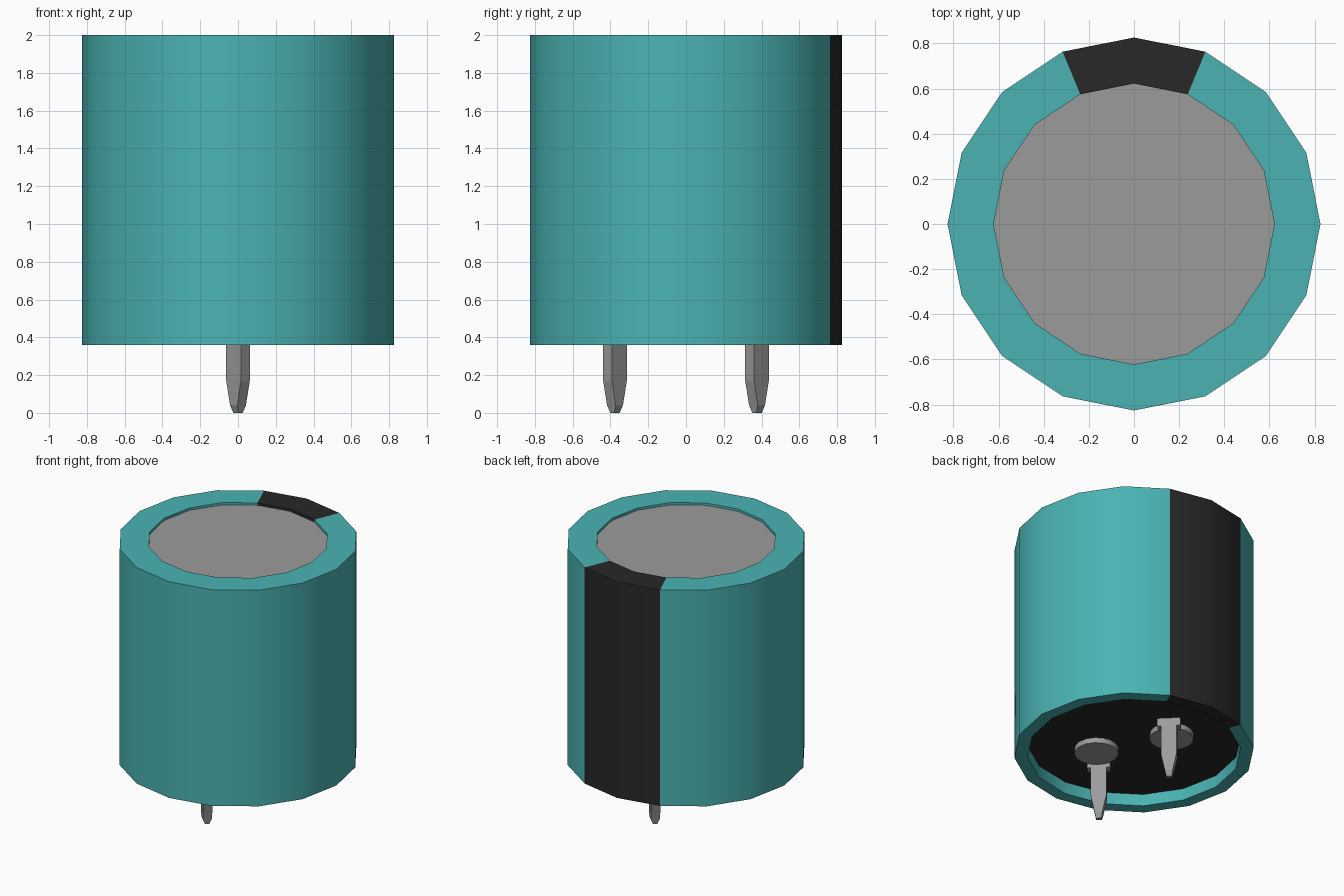
import bpy, bmesh, math
from mathutils import Matrix, Vector

if "Cube" in bpy.data.objects:
    bpy.data.objects.remove(bpy.data.objects["Cube"], do_unlink=True)


def material(name, rgb):
    m = bpy.data.materials.new(name)
    m.use_nodes = True
    col = (*rgb, 1.0)
    m.diffuse_color = col
    m.node_tree.nodes["Principled BSDF"].inputs["Base Color"].default_value = col
    return m


TEAL = material("teal_sleeve", (0.07, 0.45, 0.45))
BLACK = material("black", (0.021, 0.021, 0.021))
METAL = material("grey_metal", (0.33, 0.33, 0.33))

SIDES = 16
TOP, BASE, FLOOR = 2.0, 0.36, 0.45
OUTER, TOP_HOLE, BASE_HOLE = 0.826, 0.622, 0.735


def finish(name, bm, mats, smooth=True):
    me = bpy.data.meshes.new(name)
    bm.to_mesh(me)
    bm.free()
    for m in mats:
        me.materials.append(m)
    if smooth:
        me.polygons.foreach_set("use_smooth", [True] * len(me.polygons))
        me.set_sharp_from_angle(angle=math.radians(35))
    ob = bpy.data.objects.new(name, me)
    bpy.context.collection.objects.link(ob)
    return ob


def disc(name, radius, z0, z1, mat, x=0, y=0, sides=SIDES):
    bm = bmesh.new()
    bmesh.ops.create_cone(bm, cap_ends=True, segments=sides, radius1=radius,
                          radius2=radius, depth=z1 - z0)
    # put a corner on the x axis
    first = min(bm.verts, key=lambda v: abs(math.atan2(v.co.y, v.co.x)))
    turn = Matrix.Rotation(-math.atan2(first.co.y, first.co.x), 4, "Z")
    bm.transform(Matrix.Translation((x, y, (z0 + z1) / 2)) @ turn)
    return finish(name, bm, [mat])


# Sleeve: lathed wall with folded rims, black stripe on the two back facets
def build_sleeve():
    profile = [(TOP_HOLE, TOP - 0.02), (TOP_HOLE, TOP), (OUTER, TOP),
               (OUTER, BASE), (BASE_HOLE, BASE), (BASE_HOLE, FLOOR)]
    bm = bmesh.new()
    rings = []
    for r, z in profile:
        rings.append([bm.verts.new((r * math.cos(a), r * math.sin(a), z))
                      for a in (2 * math.pi * i / SIDES for i in range(SIDES))])
    for upper, lower in zip(rings, rings[1:]):
        for i in range(SIDES):
            j = (i + 1) % SIDES
            f = bm.faces.new((lower[i], lower[j], upper[j], upper[i]))
            f.material_index = 1 if i in (3, 4) else 0
    finish("sleeve", bm, [TEAL, BLACK])


# Terminal pin: flat bar at 45 degrees with shoulders and a tapered tip
def build_pin(name, y):
    # (z, width, thickness) from the floor down to the tip
    sections = [(FLOOR, 0.16, 0.067), (0.39, 0.16, 0.067), (0.39, 0.11, 0.067),
                (0.17, 0.11, 0.067), (0.04, 0.055, 0.064), (0.0, 0.04, 0.03)]
    along = Vector((1, -1, 0)).normalized()
    across = Vector((1, 1, 0)).normalized()
    bm = bmesh.new()
    rings = []
    for z, w, t in sections:
        centre = Vector((0, y, z))
        rings.append([bm.verts.new(centre + along * (w / 2 * a) + across * (t / 2 * b))
                      for a, b in ((1, 1), (-1, 1), (-1, -1), (1, -1))])
    for upper, lower in zip(rings, rings[1:]):
        for i in range(4):
            j = (i + 1) % 4
            if all((upper[k].co - lower[k].co).length > 1e-6 for k in (i, j)):
                q = (upper[i], upper[j], lower[j], lower[i])
                # skip the flat shoulder strips that have no area
                if (q[2].co - q[0].co).cross(q[3].co - q[1].co).length > 1e-6:
                    bm.faces.new(q)
    bm.faces.new(rings[0])
    bm.faces.new(rings[-1])
    bmesh.ops.remove_doubles(bm, verts=bm.verts, dist=1e-5)
    bmesh.ops.recalc_face_normals(bm, faces=bm.faces)
    finish(name, bm, [METAL], smooth=False)


build_sleeve()
disc("can_top", TOP_HOLE, TOP - 0.06, TOP - 0.018, METAL)
disc("base_seal", BASE_HOLE, FLOOR, FLOOR + 0.05, BLACK)

# Pins and the rivets touching their flat faces
for side, label in ((-1, "front"), (1, "back")):
    build_pin(label + "_pin", side * 0.376)
    disc(label + "_rivet", 0.152, FLOOR - 0.04, FLOOR + 0.01, METAL,
         x=-side * 0.133, y=side * 0.243)
